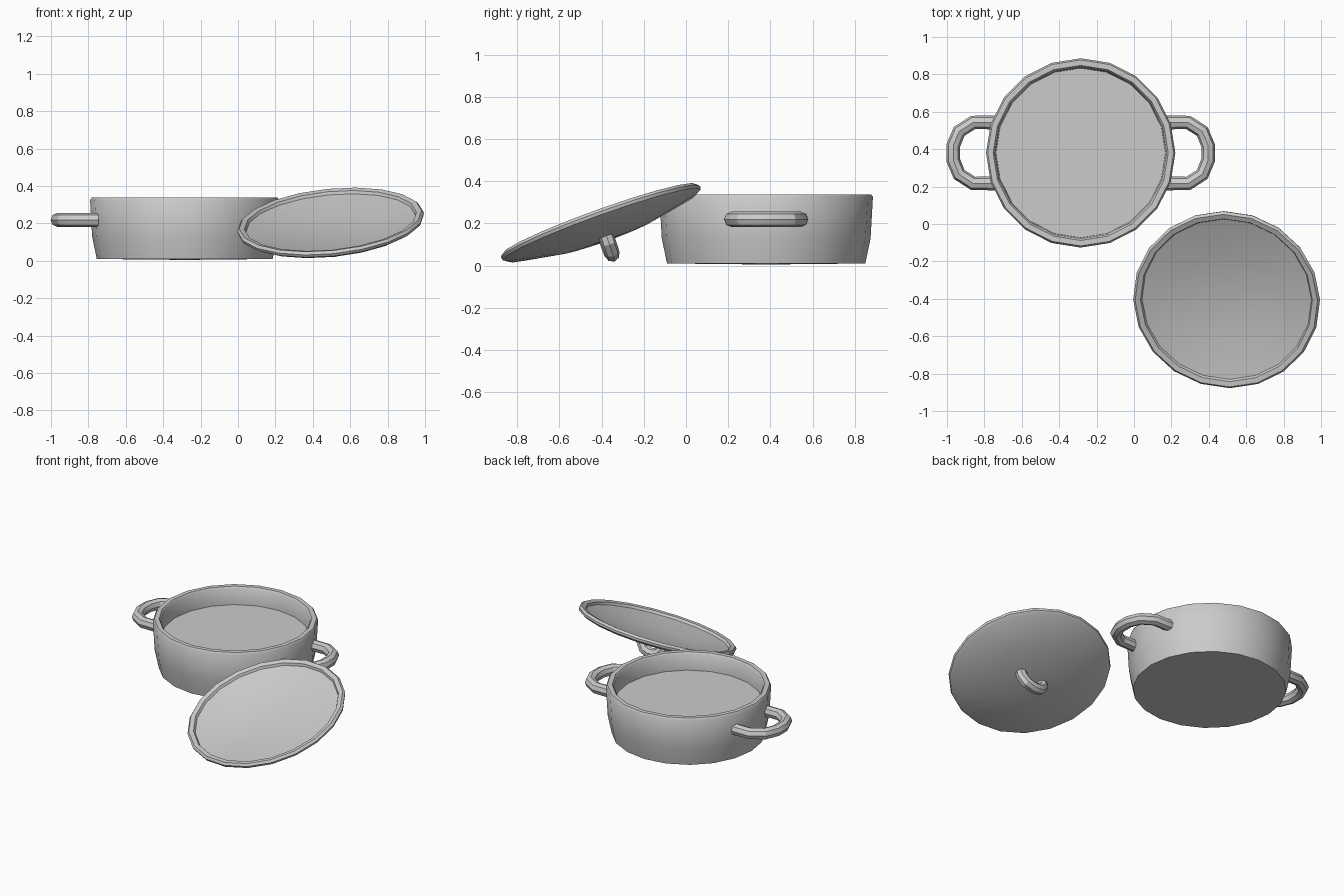
import bpy, bmesh, math
from mathutils import Vector, Matrix

if "Cube" in bpy.data.objects:
    bpy.data.objects.remove(bpy.data.objects["Cube"])

SIDES = 20


def finish(obj, angle=40):
    bpy.ops.object.select_all(action='DESELECT')
    obj.select_set(True)
    bpy.context.view_layer.objects.active = obj
    bpy.ops.object.shade_smooth_by_angle(angle=math.radians(angle))
    return obj


def lathe(name, profile, matrix):
    """Spin an (r, z) profile round z; r = 0 ends close as fans."""
    bm = bmesh.new()
    rings = []
    for r, z in profile:
        if r == 0:
            rings.append([bm.verts.new((0, 0, z))] * SIDES)
        else:
            rings.append([bm.verts.new((r * math.cos(i * math.tau / SIDES),
                                        r * math.sin(i * math.tau / SIDES), z))
                          for i in range(SIDES)])
    for a, b in zip(rings, rings[1:]):
        for i in range(SIDES):
            j = (i + 1) % SIDES
            bm.faces.new(list(dict.fromkeys((a[i], a[j], b[j], b[i]))))
    bmesh.ops.recalc_face_normals(bm, faces=bm.faces)
    mesh = bpy.data.meshes.new(name)
    bm.to_mesh(mesh)
    bm.free()
    obj = bpy.data.objects.new(name, mesh)
    obj.matrix_world = matrix
    bpy.context.collection.objects.link(obj)
    return finish(obj)


def tube(name, points, radius, matrix):
    """Eight-sided capped tube along a path, as a mesh."""
    curve = bpy.data.curves.new(name + "_path", 'CURVE')
    curve.dimensions = '3D'
    curve.bevel_depth = radius
    curve.bevel_resolution = 2
    curve.use_fill_caps = True
    spline = curve.splines.new('POLY')
    spline.points.add(len(points) - 1)
    for p, co in zip(spline.points, points):
        p.co = (*co, 1)
    temp = bpy.data.objects.new(name + "_path", curve)
    bpy.context.collection.objects.link(temp)
    bpy.context.view_layer.update()
    mesh = bpy.data.meshes.new_from_object(
        temp.evaluated_get(bpy.context.evaluated_depsgraph_get()))
    bpy.data.objects.remove(temp)
    obj = bpy.data.objects.new(name, mesh)
    obj.matrix_world = matrix
    bpy.context.collection.objects.link(obj)
    return finish(obj, 30)


# Pot: tapered foot, chamfered rim, raised inner floor
pot_at = Matrix.Translation((-0.285, 0.38, 0))
lathe("pot", [(0, 0.005), (0.47, 0.01), (0.495, 0.13), (0.506, 0.325),
              (0.497, 0.338), (0.468, 0.338), (0.458, 0.325),
              (0.453, 0.22), (0, 0.22)], pot_at)

# Side handles
half = [(0.46, 0.163), (0.575, 0.163), (0.65, 0.115), (0.681, 0.04)]
path = half + [(x, -y) for x, y in reversed(half)]
for name, side in (("left_handle", -1), ("right_handle", 1)):
    tube(name, [(side * x, y, 0.219) for x, y in path], 0.037, pot_at)

# Lid: upside down, leaning on the pot rim
normal = Vector((-0.1, -0.36, 1)).normalized()
x_axis = Vector((1, 0, 0.1)).normalized()
y_axis = normal.cross(x_axis)
lid_at = Matrix((x_axis, y_axis, normal)).transposed().to_4x4()
lid_at.translation = (0.495, -0.405, 0.207)
lathe("lid", [(0, -0.09), (0.25, -0.073), (0.475, -0.028), (0.498, -0.015),
              (0.502, 0.0), (0.49, 0.014), (0.462, 0.008), (0.455, -0.008),
              (0.25, -0.05), (0, -0.065)], lid_at)

# Looped lid grip
grip = [(-0.082, 0, -0.075), (-0.08, 0, -0.115), (-0.05, 0, -0.152),
        (0, 0, -0.164), (0.05, 0, -0.152), (0.08, 0, -0.115), (0.082, 0, -0.075)]
tube("lid_grip", grip, 0.036, lid_at)
